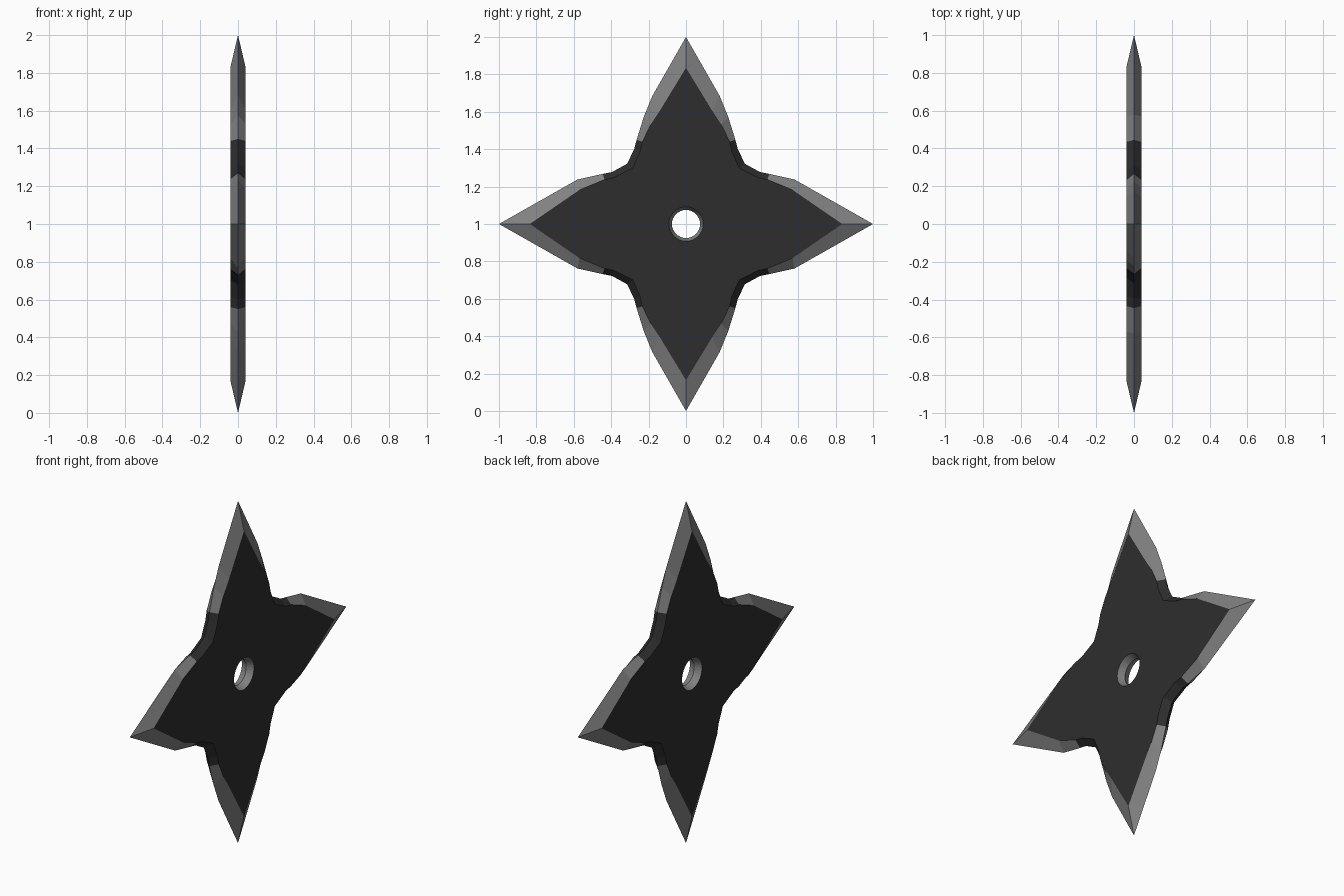
import bpy, bmesh, math

if "Cube" in bpy.data.objects:
    bpy.data.objects.remove(bpy.data.objects["Cube"])

def material(name, v):
    m = bpy.data.materials.new(name)
    m.diffuse_color = (v, v, v, 1)
    m.use_nodes = True
    m.node_tree.nodes["Principled BSDF"].inputs["Base Color"].default_value = m.diffuse_color
    return m

HALF = 0.039       # half thickness
CENTER = 1.0       # height of the hub

# One quadrant from the upper tip to the side tip (y, z from the hub)
EDGE = [(0, 1), (0.18, 0.685), (0.225, 0.575), (0.264, 0.45), (0.277, 0.40), (0.315, 0.322),
        (0.395, 0.278), (0.445, 0.268), (0.58, 0.238), (1, 0)]
FACE = [(0, 0.835), (0.14, 0.605), (0.19, 0.53), (0.233, 0.44), (0.246, 0.385), (0.285, 0.298),
        (0.385, 0.248), (0.435, 0.238), (0.57, 0.182), (0.835, 0)]

def full_loop(q):
    """Mirror a quadrant into a closed loop."""
    half = q + [(y, -z) for y, z in reversed(q[:-1])]
    return half + [(-y, z) for y, z in reversed(half[1:-1])]

def circle(r, n=32):
    return [(r * math.sin(2 * math.pi * i / n), r * math.cos(2 * math.pi * i / n))
            for i in range(n)]

bm = bmesh.new()

def ring(points, x):
    return [bm.verts.new((x, y, z + CENTER)) for y, z in points]

def bridge(a, b, mat_rule):
    n = len(a)
    for i in range(n):
        j = (i + 1) % n
        f = bm.faces.new((a[i], a[j], b[j], b[i]))
        f.material_index = mat_rule(f)

def blade_rule(f):
    # valleys between the arms are black, the sharpened arms are steel
    c = f.calc_center_median()
    return 0 if max(abs(c.y), abs(c.z - CENTER)) < 0.44 else 1

# Sharp outer edge and hole waist in the middle plane
edge = ring(full_loop(EDGE), 0)
waist = ring(circle(0.075), 0)
for side in (-1, 1):
    # Bevelled blades and bevelled hole on each side
    rim = ring(full_loop(FACE), side * HALF)
    hole = ring(circle(0.092), side * HALF)
    bridge(edge, rim, blade_rule)
    bridge(waist, hole, lambda f: 1)
    # Flat black face between the blades and the hole
    loops = [bm.edges.get((l[i], l[i - 1])) for l in (rim, hole) for i in range(len(l))]
    bmesh.ops.triangle_fill(bm, edges=loops, use_beauty=True, use_dissolve=False)

bmesh.ops.recalc_face_normals(bm, faces=bm.faces[:])
mesh = bpy.data.meshes.new("throwing_star")
bm.to_mesh(mesh)
bm.free()
mesh.materials.append(material("black metal", 0.027))
mesh.materials.append(material("sharpened steel", 0.22))
obj = bpy.data.objects.new("throwing_star", mesh)
bpy.context.collection.objects.link(obj)
